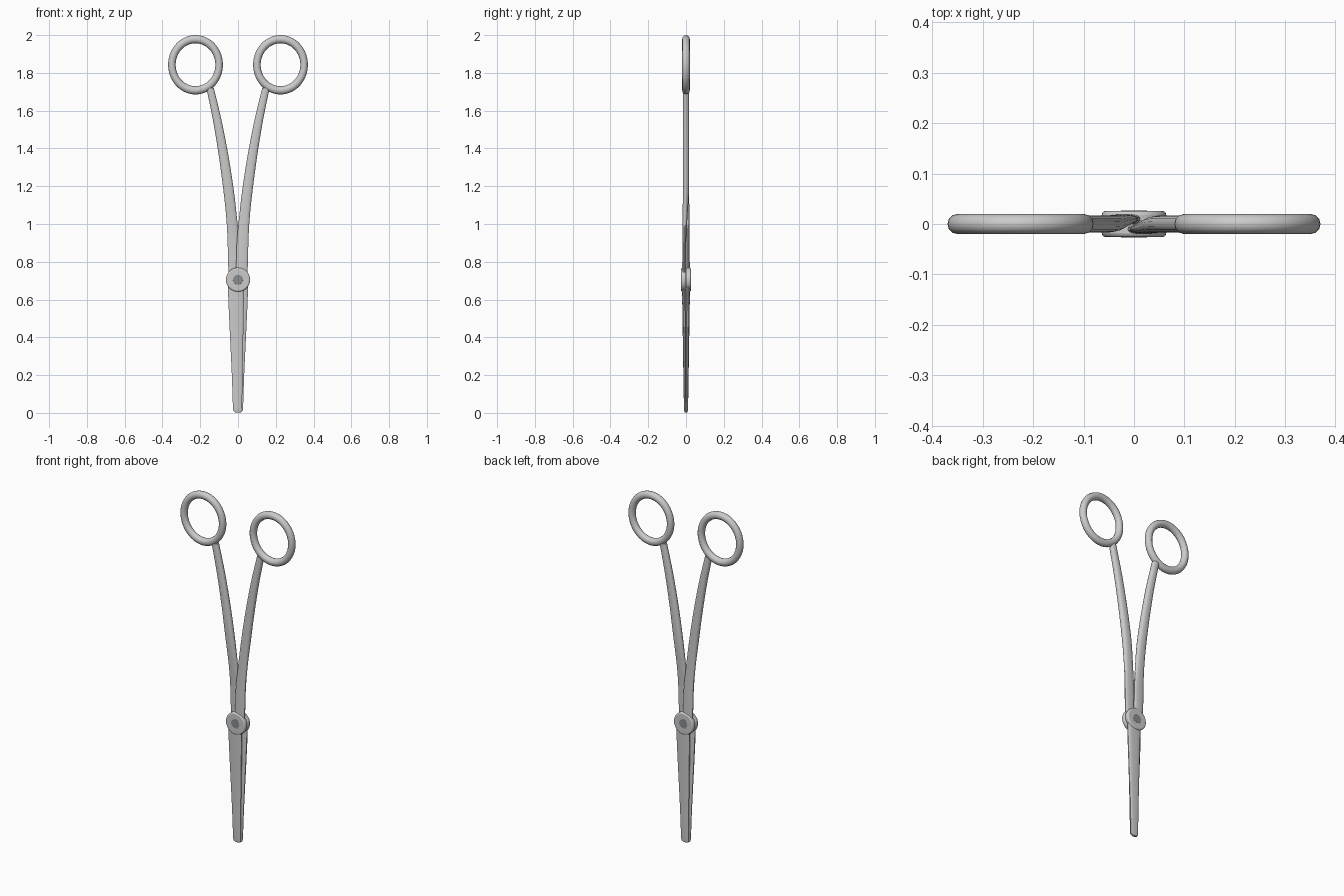
import bpy, bmesh
from math import cos, sin, pi, copysign, radians

if "Cube" in bpy.data.objects:
    bpy.data.objects.remove(bpy.data.objects["Cube"])

N = 16


def finish(obj, angle=40):
    bpy.ops.object.select_all(action='DESELECT')
    obj.select_set(True)
    bpy.context.view_layer.objects.active = obj
    bpy.ops.object.shade_smooth_by_angle(angle=radians(angle))


def spow(v, e):
    return copysign(abs(v) ** e, v)


def interp(rows, steps):
    # Catmull-Rom through the stations for a smooth loft
    out = []
    for i in range(len(rows) - 1):
        p = [rows[max(0, min(len(rows) - 1, i + k))] for k in (-1, 0, 1, 2)]
        for s in range(steps):
            t = s / steps
            out.append([0.5 * (2 * b + (c - a) * t + (2 * a - 5 * b + 4 * c - d) * t * t
                               + (3 * b - a - 3 * c + d) * t ** 3) for a, b, c, d in zip(*p)])
    return out + [list(rows[-1])]


def loft(name, rows, e, steps=4):
    # each station: z, x left, x right, y front, y back
    bm = bmesh.new()
    rings = []
    for z, xl, xr, yf, yb in interp(rows, steps):
        ring = []
        for k in range(N):
            a = 2 * pi * (k + 0.5) / N
            ring.append(bm.verts.new(((xl + xr) / 2 + (xr - xl) / 2 * spow(cos(a), e),
                                      (yf + yb) / 2 + (yb - yf) / 2 * spow(sin(a), e), z)))
        rings.append(ring)
    for r0, r1 in zip(rings, rings[1:]):
        for k in range(N):
            bm.faces.new((r0[k], r0[(k + 1) % N], r1[(k + 1) % N], r1[k]))
    bm.faces.new(rings[0][::-1])
    bm.faces.new(rings[-1])
    bmesh.ops.recalc_face_normals(bm, faces=bm.faces)
    me = bpy.data.meshes.new(name)
    bm.to_mesh(me)
    bm.free()
    obj = bpy.data.objects.new(name, me)
    bpy.context.collection.objects.link(obj)
    finish(obj)
    return obj


def disc(name, r, y0, y1, bevel):
    bpy.ops.mesh.primitive_cylinder_add(vertices=40, radius=r, depth=y1 - y0,
                                        location=(0, (y0 + y1) / 2, 0.705), rotation=(pi / 2, 0, 0))
    obj = bpy.context.object
    obj.name = name
    m = obj.modifiers.new("edge", 'BEVEL')
    m.width, m.segments = bevel, 3
    finish(obj)
    return obj


# Front half: blade leans left, handle goes right
blade = loft("blade", [
    (0.002, -0.014, 0.012, -0.007, 0.0),
    (0.010, -0.022, 0.019, -0.009, 0.0),
    (0.028, -0.027, 0.022, -0.011, 0.0),
    (0.20, -0.033, 0.024, -0.014, 0.0),
    (0.45, -0.045, 0.029, -0.018, 0.0),
    (0.64, -0.053, 0.033, -0.021, 0.0),
    (0.72, -0.050, 0.036, -0.022, 0.0)], 0.7)
shank = loft("handle_shank", [
    (0.68, -0.020, 0.048, -0.021, 0.0),
    (0.80, -0.010, 0.053, -0.020, 0.0),
    (0.92, -0.006, 0.056, -0.019, 0.001),
    (1.04, 0.006, 0.063, -0.018, 0.008),
    (1.18, 0.022, 0.078, -0.017, 0.016),
    (1.36, 0.050, 0.102, -0.017, 0.017),
    (1.55, 0.087, 0.133, -0.017, 0.017),
    (1.72, 0.128, 0.168, -0.016, 0.016)], 0.8)
boss = disc("pivot_boss", 0.064, -0.026, 0.0, 0.008)
rivet = disc("rivet_head", 0.026, -0.0265, 0.0, 0.0005)

# Finger ring
bpy.ops.mesh.primitive_torus_add(major_radius=0.125, minor_radius=0.02, major_segments=56,
                                 minor_segments=12, location=(0.225, 0, 1.843),
                                 rotation=(pi / 2, 0, 0))
ring = bpy.context.object
ring.name = "finger_ring"
ring.scale = (1, 1.083, 1)
finish(ring, 60)

# Darker rivet
mat = bpy.data.materials.new("dark_grey")
mat.diffuse_color = (0.25, 0.27, 0.28, 1)
mat.use_nodes = True
mat.node_tree.nodes["Principled BSDF"].inputs["Base Color"].default_value = mat.diffuse_color
rivet.data.materials.append(mat)

# Back half: same parts turned half way round the z axis
for part in (blade, shank, boss, rivet, ring):
    twin = part.copy()
    twin.name = part.name + "_back"
    x, y, z = part.location
    twin.location = (-x, -y, z)
    twin.rotation_euler.z += pi
    bpy.context.collection.objects.link(twin)
